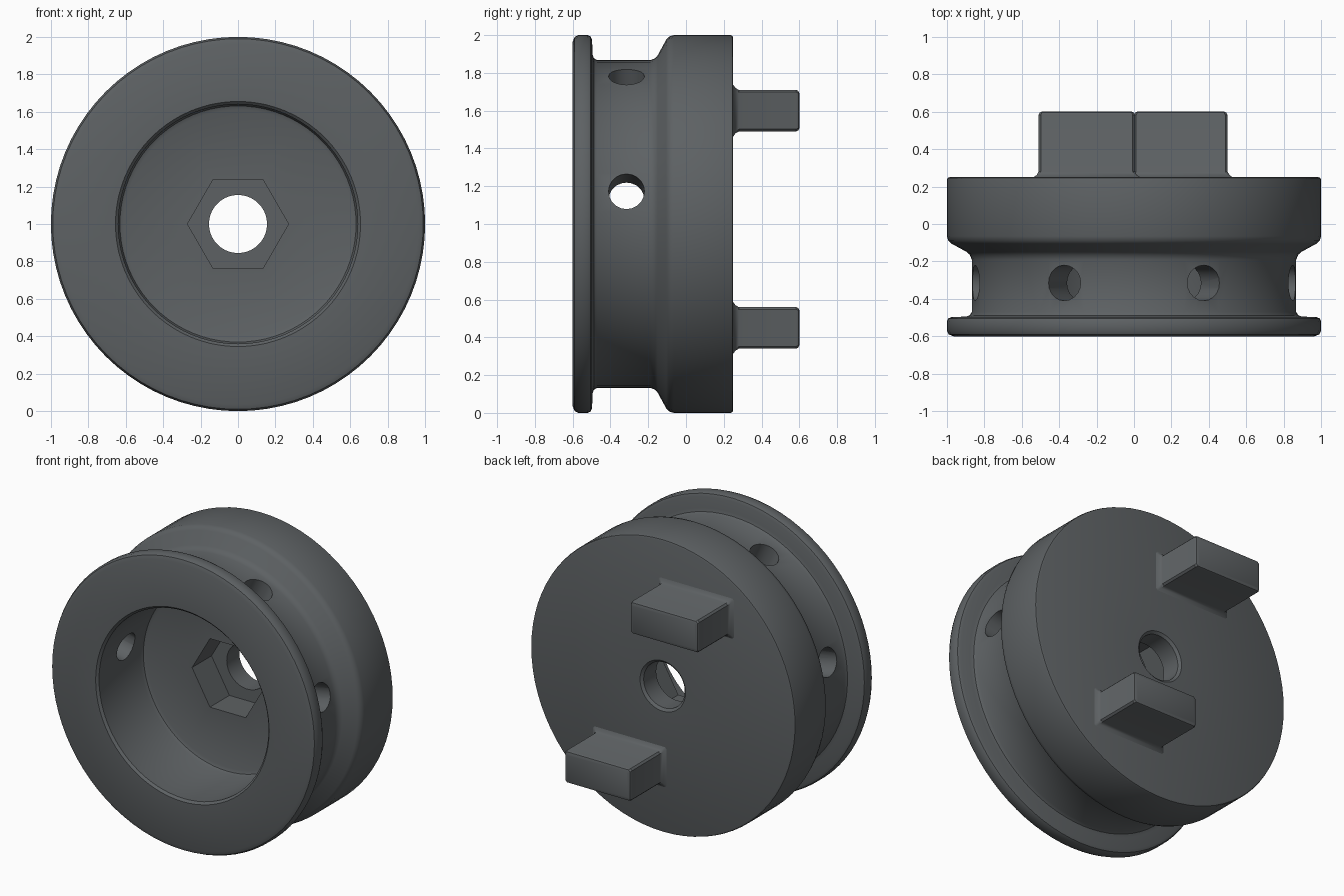
import bpy, bmesh, math
from mathutils import Matrix, Vector

if "Cube" in bpy.data.objects:
    bpy.data.objects.remove(bpy.data.objects["Cube"])

AXIS_Z = 1.0

grey = bpy.data.materials.new("dark grey")
grey.diffuse_color = (0.11, 0.12, 0.126, 1)
grey.use_nodes = True
grey.node_tree.nodes["Principled BSDF"].inputs["Base Color"].default_value = grey.diffuse_color


def make_object(name, bm):
    bmesh.ops.recalc_face_normals(bm, faces=bm.faces)
    mesh = bpy.data.meshes.new(name)
    bm.to_mesh(mesh)
    bm.free()
    mesh.materials.append(grey)
    obj = bpy.data.objects.new(name, mesh)
    bpy.context.collection.objects.link(obj)
    return obj


def activate(obj):
    bpy.ops.object.select_all(action='DESELECT')
    obj.select_set(True)
    bpy.context.view_layer.objects.active = obj


def skin(name, rings, caps):
    """Join rings of points; close them end to end when caps is False."""
    bm = bmesh.new()
    loops = [[bm.verts.new(p) for p in ring] for ring in rings]
    n = len(loops[0])
    pairs = list(zip(loops, loops[1:]))
    if caps:
        bm.faces.new(loops[0])
        bm.faces.new(loops[-1])
    else:
        pairs.append((loops[-1], loops[0]))
    for a, b in pairs:
        for i in range(n):
            j = (i + 1) % n
            bm.faces.new((a[i], a[j], b[j], b[i]))
    return make_object(name, bm)


def cutter(name, sides, radius, depth, centre, direction, spin=0.0):
    bm = bmesh.new()
    turn = Vector((0, 0, 1)).rotation_difference(Vector(direction)).to_matrix().to_4x4()
    m = Matrix.Translation(centre) @ turn @ Matrix.Rotation(spin, 4, 'Z')
    bmesh.ops.create_cone(bm, cap_ends=True, segments=sides, radius1=radius,
                          radius2=radius, depth=depth, matrix=m)
    obj = make_object(name, bm)
    obj.hide_render = True
    return obj


def cut(target, tool):
    mod = target.modifiers.new("cut", 'BOOLEAN')
    mod.operation = 'DIFFERENCE'
    mod.solver = 'EXACT'
    mod.object = tool
    activate(target)
    bpy.ops.object.modifier_apply(modifier=mod.name)
    bpy.data.objects.remove(tool, do_unlink=True)


# Hub body: closed (y, radius) section spun around the y axis
section = [
    (-0.60, 0.655), (-0.60, 0.965), (-0.59, 0.99), (-0.57, 1.0),
    (-0.52, 1.0), (-0.505, 0.993), (-0.497, 0.975), (-0.495, 0.90),
    (-0.488, 0.878), (-0.47, 0.867), (-0.19, 0.867), (-0.165, 0.877),
    (-0.15, 0.893), (-0.105, 0.975), (-0.09, 0.992), (-0.065, 1.0),
    (0.235, 1.0), (0.246, 0.996), (0.25, 0.985), (0.25, 0.172),
    (0.235, 0.155), (-0.11, 0.155), (-0.11, 0.61), (-0.119, 0.631),
    (-0.14, 0.64), (-0.585, 0.64),
]
SEG = 80
rings = []
for y, r in section:
    angles = [2 * math.pi * i / SEG for i in range(SEG)]
    rings.append([(r * math.cos(a), y, AXIS_Z + r * math.sin(a)) for a in angles])
body = skin("hub_body", rings, caps=False)

# Hexagonal nut recess in the bore floor, points to left and right
cut(body, cutter("nut_cutter", 6, 0.27, 0.4, (0, -0.10, AXIS_Z), (0, 1, 0),
                 math.radians(30)))
xs = [v.co for v in body.data.vertices]

# Radial holes through the groove wall on the upper half
for deg in (11.5, 64.5, 115.5, 168.5):
    a = math.radians(deg)
    d = (math.cos(a), 0, math.sin(a))
    cut(body, cutter("hole_cutter", 20, 0.095, 0.6,
                     (0.75 * d[0], -0.315, AXIS_Z + 0.75 * d[2]), d))


# Two offset drive lugs on the back, flared at the root
def lug(name, x0, x1, z0, z1):
    steps = [(0.235, 0.03), (0.25, 0.027), (0.262, 0.01), (0.28, 0),
             (0.583, 0), (0.595, -0.006), (0.60, -0.017)]
    c = 0.012
    rings = []
    for y, o in steps:
        a, b, l, h = x0 - o, x1 + o, z0 - o, z1 + o
        rings.append([(x, y, z) for x, z in (
            (a + c, l), (b - c, l), (b, l + c), (b, h - c),
            (b - c, h), (a + c, h), (a, h - c), (a, l + c))])
    return skin(name, rings, caps=True)


lugs = [lug("upper_lug", -0.51, 0.005, 1.49, 1.71),
        lug("lower_lug", 0.0, 0.50, 0.34, 0.56)]

for obj in [body] + lugs:
    activate(obj)
    bpy.ops.object.shade_smooth_by_angle(angle=math.radians(35))
